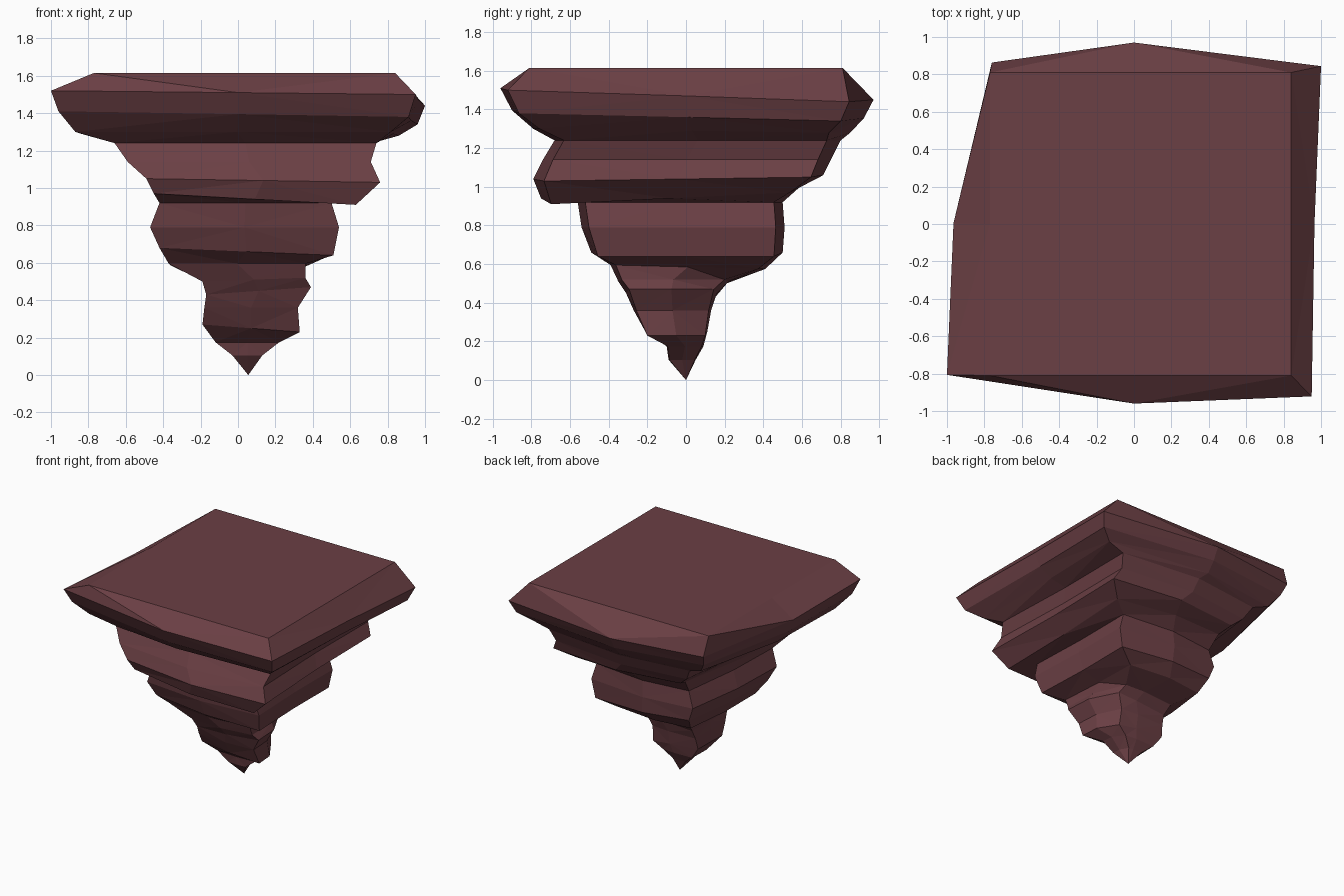
import bpy, bmesh

if "Cube" in bpy.data.objects:
    bpy.data.objects.remove(bpy.data.objects["Cube"])

# Rock strata from top to bottom: z, x min, x max, y min, y max, tilt along x, tilt along y
STRATA = [
    (1.615, -.77, .84, -.81, .81, 0, 0),
    (1.480, -1.0, 1.0, -.96, .97, -.01, -.03),
    (1.375, -.96, .96, -.90, .92, -.015, -.02),
    (1.290, -.87, .86, -.79, .85, 0, -.01),
    (1.240, -.66, .74, -.68, .80, 0, 0),
    (1.140, -.59, .71, -.74, .75, 0, 0),
    (1.050, -.49, .76, -.79, .71, -.01, .01),
    (.970, -.45, .63, -.75, .59, -.03, .03),
    (.920, -.42, .50, -.56, .50, 0, 0),
    (.790, -.47, .54, -.54, .51, 0, 0),
    (.660, -.42, .51, -.49, .50, -.02, 0),
    (.585, -.37, .36, -.39, .41, 0, -.01),
    (.510, -.19, .36, -.35, .22, .01, 0),
    (.450, -.17, .39, -.31, .16, .02, 0),
    (.360, -.18, .32, -.27, .13, 0, 0),
    (.250, -.19, .33, -.21, .11, -.02, 0),
    (.175, -.12, .22, -.10, .09, 0, 0),
    (.105, -.03, .13, -.09, .05, 0, 0),
]
TIP = (.055, 0, 0)
# Eight directions around a stratum: corners and side middles
AROUND = [(-1, -1), (0, -1), (1, -1), (1, 0), (1, 1), (0, 1), (-1, 1), (-1, 0)]
# Wear of each corner as x and y factors, for the rim, the body and the root
WEAR = {
    "top": {},
    "rim": {(-1, -1): (1, .84), (1, -1): (.95, .96), (1, 1): (1, .87), (-1, 1): (.76, .89)},
    "body": {(-1, -1): (1, .91), (1, -1): (1, .93), (1, 1): (.97, .91), (-1, 1): (.82, .91)},
    "root": {(-1, -1): (1, .91), (1, -1): (1, .95), (1, 1): (.68, .9), (-1, 1): (.95, .95)},
}


def ring(bm, row, zone):
    """Four-sided loop with slightly bulging side middles."""
    z, x0, x1, y0, y1, tx, ty = row
    verts = []
    for sx, sy in AROUND:
        fx, fy = WEAR[zone].get((sx, sy), (1, 1))
        if zone != "top" and sy == 0:
            fx = .965
        x = (x0, (x0 + x1) / 2, x1)[sx + 1] * fx
        y = (y0, (y0 + y1) / 2, y1)[sy + 1] * fy
        verts.append(bm.verts.new((x, y, z + tx * sx + ty * sy)))
    return verts


def zone_of(z):
    return "top" if z > 1.6 else "rim" if z > 1.26 else "body" if z > .55 else "root"


# Floating rock: stacked strata joined down to a point
bm = bmesh.new()
rings = [ring(bm, row, zone_of(row[0])) for row in STRATA]
bm.faces.new(rings[0])
sides = []
for a, b in zip(rings, rings[1:]):
    for i in range(8):
        j = (i + 1) % 8
        sides.append(bm.faces.new((a[i], b[i], b[j], a[j])))
tip = bm.verts.new(TIP)
for i in range(8):
    bm.faces.new((rings[-1][i], tip, rings[-1][(i + 1) % 8]))
bmesh.ops.triangulate(bm, faces=sides)
bmesh.ops.recalc_face_normals(bm, faces=bm.faces)

mesh = bpy.data.meshes.new("floating_rock")
bm.to_mesh(mesh)
bm.free()
rock = bpy.data.objects.new("floating_rock", mesh)
bpy.context.collection.objects.link(rock)

# Dusky red stone
stone = bpy.data.materials.new("dusky_red_stone")
stone.diffuse_color = (.146, .050, .058, 1)
stone.use_nodes = True
stone.node_tree.nodes["Principled BSDF"].inputs["Base Color"].default_value = stone.diffuse_color
mesh.materials.append(stone)
